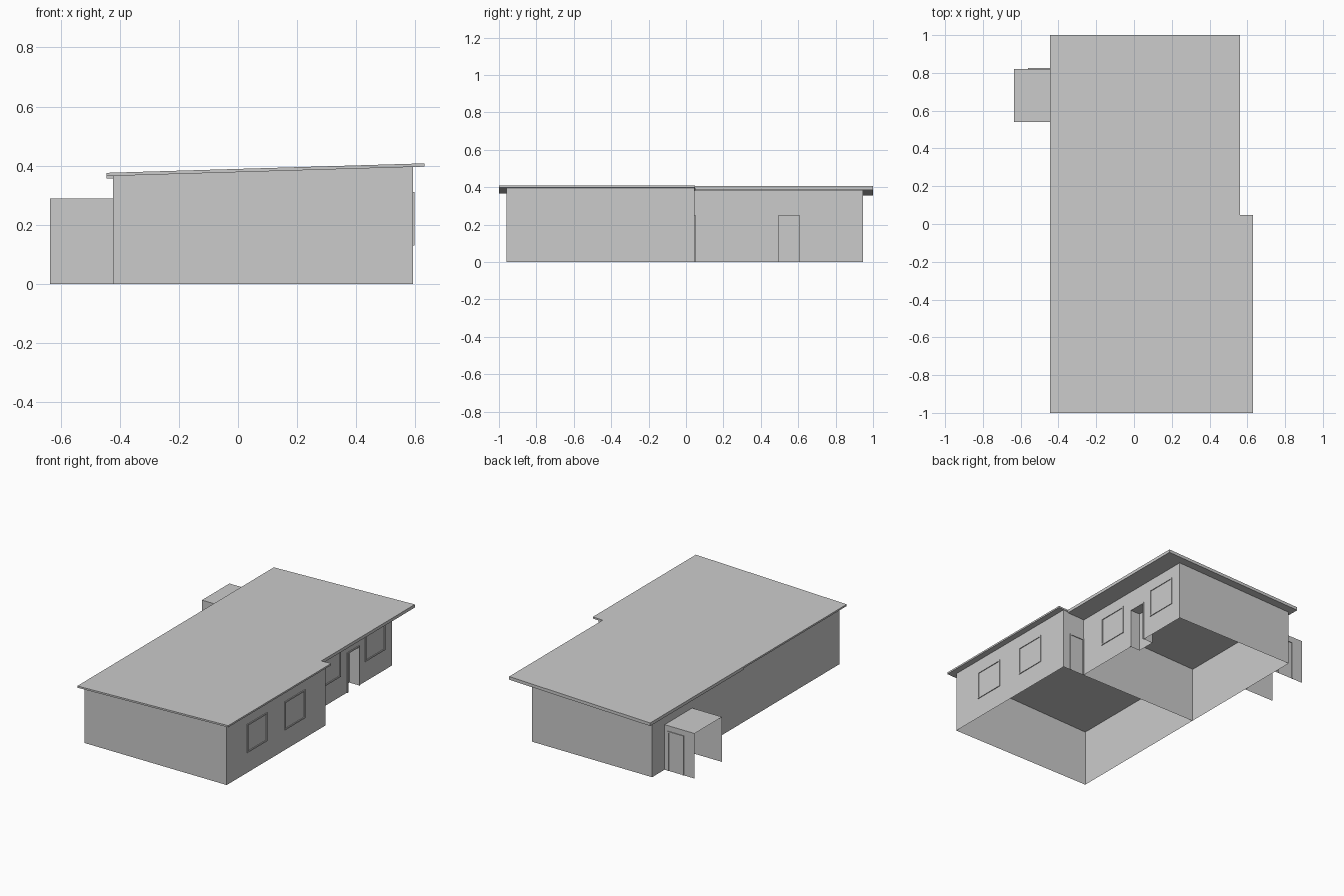
import bpy

if "Cube" in bpy.data.objects:
    bpy.data.objects.remove(bpy.data.objects["Cube"])

# Key positions
XL, XF, XB = -0.422, 0.592, 0.435        # left wall, front-block right wall, back-block right wall
Y0, YM, Y1 = -0.96, 0.045, 0.947         # front wall, dividing wall, back wall
DOOR = (0.49, 0.61, 0.253)               # recessed door: y range and height
DEPTH = 0.068


def top(x):
    """Height of the sloping roof surface."""
    return 0.376 + 0.0298 * (x + 0.445)


def mesh(name, verts, faces):
    me = bpy.data.meshes.new(name)
    me.from_pydata(verts, [], faces)
    me.update()
    ob = bpy.data.objects.new(name, me)
    bpy.context.collection.objects.link(ob)
    return ob


def sheets(name, polys):
    """One object made of flat polygons."""
    verts, faces = [], []
    for p in polys:
        faces.append(range(len(verts), len(verts) + len(p)))
        verts += p
    return mesh(name, verts, [list(f) for f in faces])


def x_wall(x, ya, yb, h):
    return [(x, ya, 0), (x, yb, 0), (x, yb, h), (x, ya, h)]


def y_wall(y, xa, xb, thick):
    return [(xb, y, 0), (xa, y, 0), (xa, y, top(xa) - thick), (xb, y, top(xb) - thick)]


def box(name, lo, hi):
    v = [(x, y, z) for x in (lo[0], hi[0]) for y in (lo[1], hi[1]) for z in (lo[2], hi[2])]
    f = [(0, 1, 3, 2), (4, 6, 7, 5), (0, 4, 5, 1), (2, 3, 7, 6), (0, 2, 6, 4), (1, 5, 7, 3)]
    return mesh(name, v, f)


def roof(name, xa, xb, ya, yb, thick):
    """Sloping slab."""
    ob = box(name, (xa, ya, 0), (xb, yb, 1))
    for v in ob.data.vertices:
        v.co.z = top(v.co.x) - (thick if v.co.z < 0.5 else 0)


def frame(name, axis, plane, a, b, za, zb, sill=True, w=0.008, out=0.005):
    """Thin raised frame on a wall facing +x or +y."""
    bars = [(a, a + w, za, zb), (b - w, b, za, zb), (a + w, b - w, zb - w, zb)]
    if sill:
        bars.append((a + w, b - w, za, za + w))
    for i, (p, q, r, s) in enumerate(bars):
        if axis == 'x':
            box(f"{name}_bar_{i}", (plane, p, r), (plane + out, q, s))
        else:
            box(f"{name}_bar_{i}", (p, plane, r), (q, plane + out, s))


# Front block walls, including the dividing wall (open underneath)
TF, TB = 0.011, 0.02
sheets("front_walls", [
    y_wall(Y0, XL, XF, TF)[::-1],
    y_wall(YM, XL, XF, TF),
    x_wall(XF, Y0, YM, top(XF) - TF),
    x_wall(XL, Y0, YM, top(XL) - TF)[::-1],
])

# Back block walls, the right one notched for the door
da, db, dh = DOOR
hb = top(XB) - TB
sheets("back_walls", [
    y_wall(Y1, XL, XB, TB),
    x_wall(XL, YM, Y1, top(XL) - TB)[::-1],
    [(XB, YM, 0), (XB, da, 0), (XB, da, dh), (XB, db, dh),
     (XB, db, 0), (XB, Y1, 0), (XB, Y1, hb), (XB, YM, hb)],
])

# Door recess: two jambs, lintel and door leaf
xi = XB - DEPTH
sheets("door_recess", [
    x_wall(xi, da, db, dh),
    [(xi, da, 0), (XB, da, 0), (XB, da, dh), (xi, da, dh)][::-1],
    [(xi, db, 0), (XB, db, 0), (XB, db, dh), (xi, db, dh)],
    [(xi, da, dh), (XB, da, dh), (XB, db, dh), (xi, db, dh)][::-1],
])

# Roof slabs
roof("front_roof", -0.445, 0.63, -1.0, 0.048, TF)
roof("back_roof", -0.445, 0.56, 0.048, 1.0, TB)

# Side porch: two side sheets and a flat top, open at the outer end
PX, PA, PB, PH = -0.635, 0.54, 0.82, 0.29
sheets("side_porch", [
    [(PX, PA, 0), (XL, PA, 0), (XL, PA, PH), (PX, PA, PH)],
    [(XL, PB, 0), (PX, PB, 0), (PX, PB, PH), (XL, PB, PH)],
    [(PX, PA, PH), (XL, PA, PH), (XL, PB, PH), (PX, PB, PH)],
])

# Window frames on the right side
for i, (x, a) in enumerate([(XF, -0.755), (XF, -0.37), (XB, 0.218), (XB, 0.67)]):
    frame(f"window_{i}", 'x', x, a, a + 0.204, 0.13, 0.312)

# Door frames
frame("main_door_frame", 'x', XB, da - 0.004, db + 0.004, 0, dh + 0.004, sill=False)
frame("porch_door_frame", 'y', PB, -0.56, -0.445, 0, 0.255, sill=False)
frame("step_door_frame", 'y', YM, XB, 0.54, 0, 0.25, sill=False)
